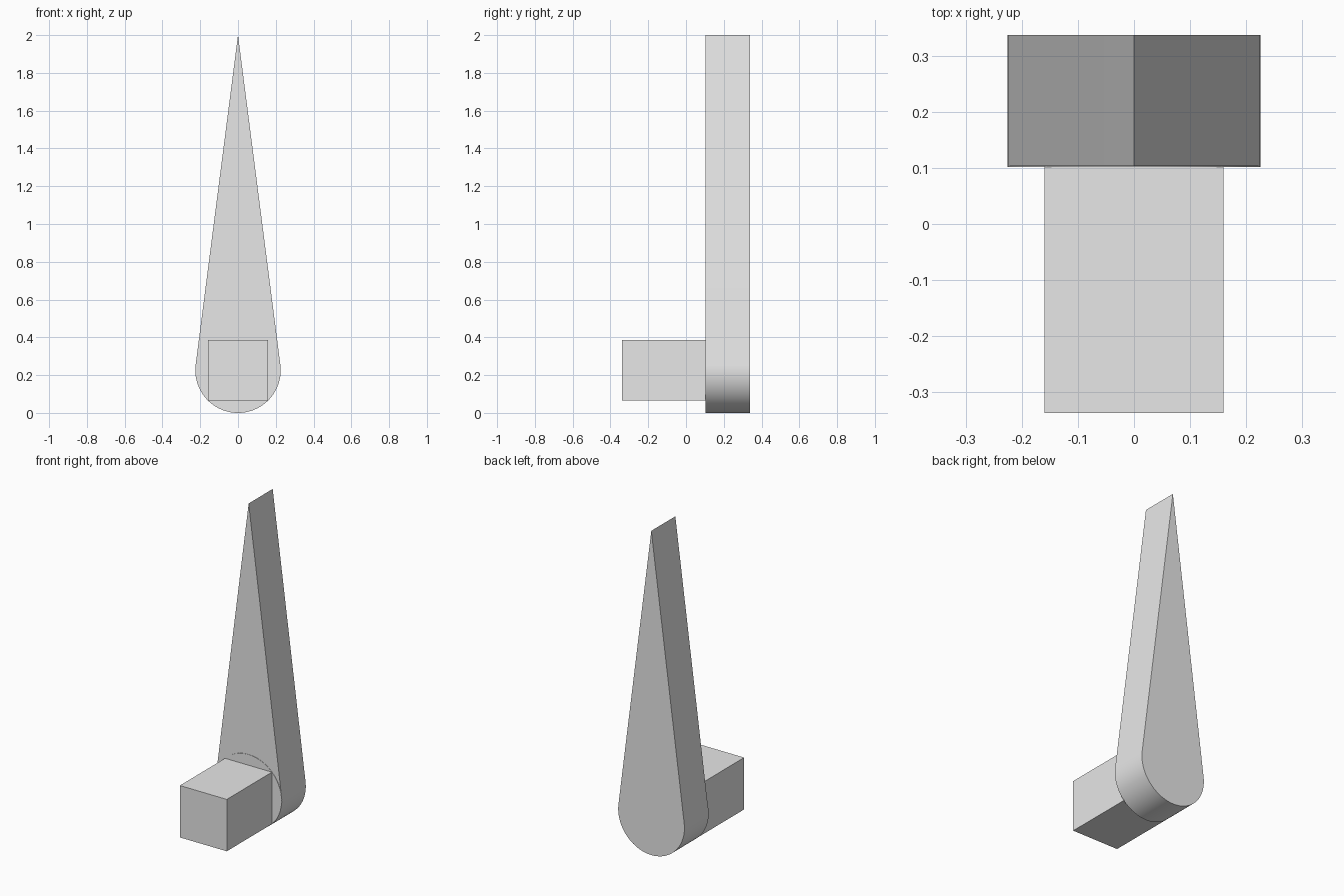
import bpy, bmesh, math
from mathutils import Vector

cube = bpy.data.objects.get("Cube")
if cube:
    bpy.data.objects.remove(cube, do_unlink=True)

grey = bpy.data.materials.new("light_grey")
grey.use_nodes = True
grey.diffuse_color = (0.8, 0.8, 0.8, 1)
grey.node_tree.nodes["Principled BSDF"].inputs["Base Color"].default_value = (0.8, 0.8, 0.8, 1)


def extrude_profile(name, points, front, back):
    """Extrude an (x, z) outline from y = front to y = back."""
    bm = bmesh.new()
    face = bm.faces.new([bm.verts.new((x, front, z)) for x, z in points])
    result = bmesh.ops.extrude_face_region(bm, geom=[face])
    moved = [v for v in result["geom"] if isinstance(v, bmesh.types.BMVert)]
    bmesh.ops.translate(bm, verts=moved, vec=Vector((0, back - front, 0)))
    bmesh.ops.recalc_face_normals(bm, faces=bm.faces)
    mesh = bpy.data.meshes.new(name)
    bm.to_mesh(mesh)
    bm.free()
    mesh.materials.append(grey)
    obj = bpy.data.objects.new(name, mesh)
    bpy.context.collection.objects.link(obj)
    bpy.ops.object.select_all(action="DESELECT")
    obj.select_set(True)
    bpy.context.view_layer.objects.active = obj
    bpy.ops.object.shade_smooth_by_angle(angle=math.radians(30))
    return obj


def arc(radius, centre, start, end, steps):
    return [(radius * math.cos(start + (end - start) * i / steps),
             centre + radius * math.sin(start + (end - start) * i / steps))
            for i in range(steps + 1)]


R = 0.226
TIP = 2.0
FRONT, BACK = 0.104, 0.338

# Pointer: round lower end with straight tangent sides meeting at the tip
tangent = math.asin(R / (TIP - R))
outline = arc(R, R, math.pi - tangent, 2 * math.pi + tangent, 64) + [(0, TIP)]
extrude_profile("pointer", outline, FRONT, BACK)

# Hub disc, standing just proud of the pointer's front
extrude_profile("hub_disc", arc(R, R, 0, 2 * math.pi, 72)[:-1], FRONT - 0.002, FRONT + 0.01)

# Square shaft projecting forward from the hub
W = 0.16
shaft = [(-W, R - W), (W, R - W), (W, R + W), (-W, R + W)]
extrude_profile("square_shaft", shaft, -BACK, FRONT + 0.01)
